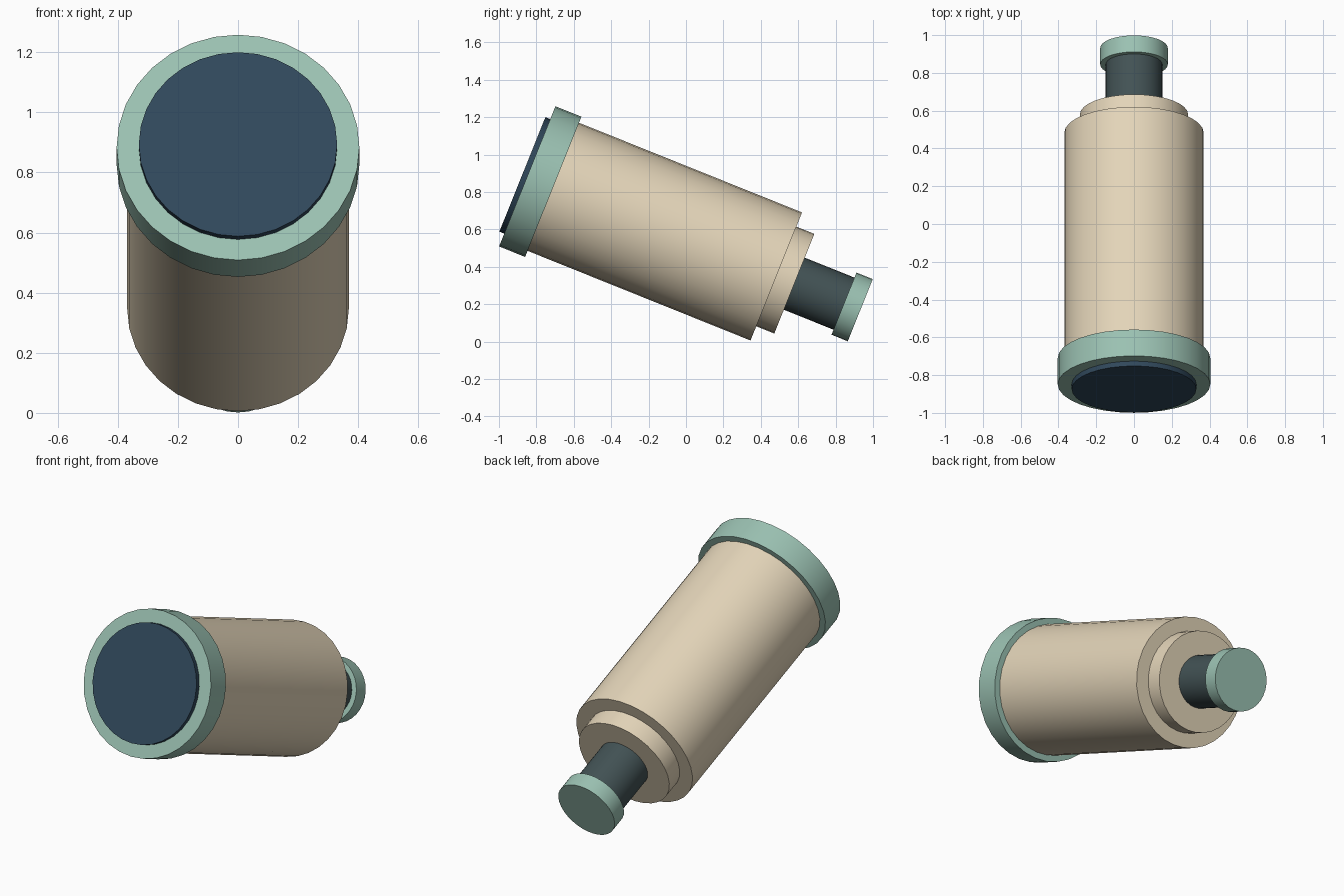
import bpy, math
from mathutils import Vector

if "Cube" in bpy.data.objects:
    bpy.data.objects.remove(bpy.data.objects["Cube"])

TILT = math.radians(21.9)
AXIS = Vector((0, math.cos(TILT), -math.sin(TILT)))   # front lens to eyepiece
UP = Vector((0, math.sin(TILT), math.cos(TILT)))
ORIGIN = UP * 0.503                                    # axis offset from world origin


def material(name, rgb):
    m = bpy.data.materials.new(name)
    m.diffuse_color = (*rgb, 1)
    m.use_nodes = True
    m.node_tree.nodes["Principled BSDF"].inputs["Base Color"].default_value = m.diffuse_color
    return m


cream = material("cream", (0.78, 0.67, 0.49))
green = material("sage_green", (0.33, 0.54, 0.45))
slate = material("dark_slate", (0.055, 0.085, 0.09))
glass = material("navy_glass", (0.03, 0.065, 0.105))


def barrel(name, start, end, radius, mat):
    """Closed cylinder along the tilted axis between two stations."""
    bpy.ops.mesh.primitive_cylinder_add(
        vertices=32, radius=radius, depth=end - start,
        location=ORIGIN + AXIS * (start + end) / 2,
        rotation=(-(math.pi / 2 + TILT), 0, 0))
    ob = bpy.context.object
    ob.name = name
    ob.data.materials.append(mat)
    bpy.ops.object.shade_smooth_by_angle(angle=math.radians(30))


# Parts from the large front end to the small rear end
barrel("front_lens", -1.145, -1.06, 0.33, glass)
barrel("front_ring", -1.117, -0.967, 0.404, green)
barrel("main_tube", -1.04, 0.318, 0.369, cream)
barrel("rear_collar", 0.25, 0.422, 0.287, cream)
barrel("eyepiece_tube", 0.36, 0.76, 0.15, slate)
barrel("eyepiece_cap", 0.708, 0.802, 0.179, green)
